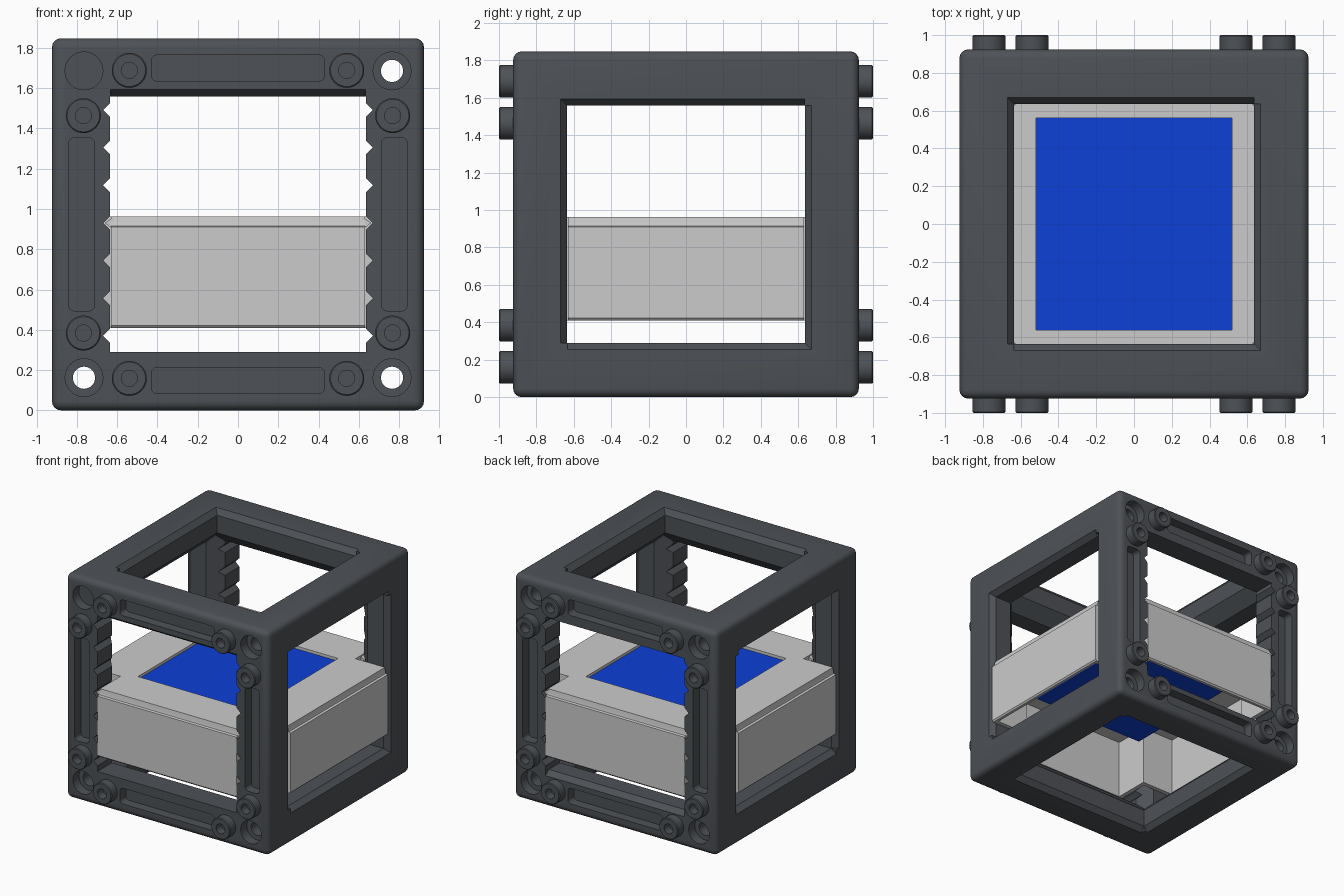
import bpy, bmesh, math

if "Cube" in bpy.data.objects:
    bpy.data.objects.remove(bpy.data.objects["Cube"])

C, W = 0.924, 0.635          # cube half size (and centre height), window half size


def material(name, rgb):
    m = bpy.data.materials.new(name)
    m.diffuse_color = (*rgb, 1)
    m.use_nodes = True
    m.node_tree.nodes["Principled BSDF"].inputs["Base Color"].default_value = m.diffuse_color
    return m


DARK = material("dark_grey", (0.075, 0.083, 0.094))
BLUE = material("lens_blue", (0.004, 0.05, 0.68))


def place(axis, u, v, w):
    return {"x": (w, u, v), "y": (u, w, v), "z": (u, v, w)}[axis]


def loft(bm, axis, sections):
    """Closed solid through sections [(w, [(u, v), ...]), ...] along an axis."""
    rings = [[bm.verts.new(place(axis, u, v, w)) for u, v in pts] for w, pts in sections]
    n = len(rings[0])
    faces = [bm.faces.new(rings[0]), bm.faces.new(rings[-1])]
    for a, b in zip(rings, rings[1:]):
        faces += [bm.faces.new((a[i], a[(i + 1) % n], b[(i + 1) % n], b[i])) for i in range(n)]
    bmesh.ops.recalc_face_normals(bm, faces=faces)


def prism(bm, axis, pts, w0, w1):
    loft(bm, axis, [(w0, pts), (w1, pts)])


def rect(u0, u1, v0, v1):
    return [(u0, v0), (u1, v0), (u1, v1), (u0, v1)]


def circle(u, v, r, n=32):
    return [(u + r * math.cos(2 * math.pi * i / n), v + r * math.sin(2 * math.pi * i / n)) for i in range(n)]


def round_rect(u, v, hu, hv, r, n=5):
    pts = []
    for k, (su, sv) in enumerate(((1, 1), (-1, 1), (-1, -1), (1, -1))):
        for i in range(n + 1):
            a = math.pi / 2 * (k + i / n)
            pts.append((u + su * (hu - r) + r * math.cos(a), v + sv * (hv - r) + r * math.sin(a)))
    return pts


def cross(a, b):
    return [(a, -b), (a, -a), (b, -a), (b, a), (a, a), (a, b),
            (-a, b), (-a, a), (-b, a), (-b, -a), (-a, -a), (-a, -b)]


def make(name, bm, mat=None):
    me = bpy.data.meshes.new(name)
    bm.to_mesh(me)
    bm.free()
    ob = bpy.data.objects.new(name, me)
    bpy.context.collection.objects.link(ob)
    if mat:
        me.materials.append(mat)
    return ob


def select(ob):
    bpy.ops.object.select_all(action="DESELECT")
    bpy.context.view_layer.objects.active = ob
    ob.select_set(True)


def apply(ob, mod):
    select(ob)
    bpy.ops.object.modifier_apply(modifier=mod.name)


def cut(ob, build):
    """Subtract the non-overlapping solids that build(bm) makes."""
    bm = bmesh.new()
    build(bm)
    tool = make("cutter", bm)
    tool.hide_render = True
    mod = ob.modifiers.new("cut", "BOOLEAN")
    mod.operation, mod.solver, mod.object = "DIFFERENCE", "EXACT", tool
    apply(ob, mod)
    bpy.data.objects.remove(tool)


def smooth(ob):
    select(ob)
    bpy.ops.object.shade_smooth_by_angle(angle=math.radians(30))


# Cube frame with rounded outer edges
bm = bmesh.new()
prism(bm, "z", rect(-C, C, -C, C), 0, 2 * C)
frame = make("cube_frame", bm, DARK)
bev = frame.modifiers.new("round", "BEVEL")
bev.width, bev.segments = 0.045, 4
apply(frame, bev)

# Windows through all three axes
for axis in "xyz":
    mid, cv = (C, 0) if axis == "z" else (0, C)
    cut(frame, lambda bm: prism(bm, axis, rect(-W, W, cv - W, cv + W), mid - 1.2, mid + 1.2))


# Rhombic dodecahedron cavity: chamfers the inner edge of all twelve bars
def cavity(bm):
    s = 2 * W + 0.1
    for k in (-1, 1):
        for p in ((k * s, 0, 0), (0, k * s, 0), (0, 0, k * s)):
            bm.verts.new((p[0], p[1], p[2] + C))
        for i in (-1, 1):
            for j in (-1, 1):
                bm.verts.new((i * s / 2, j * s / 2, C + k * s / 2))
    bmesh.ops.convex_hull(bm, input=bm.verts)
    bmesh.ops.recalc_face_normals(bm, faces=bm.faces)


cut(frame, cavity)

# Sloped pinwheel edges on the side, top and bottom windows
i, o = W - 0.001, W + 0.037
for axis in "xz":
    mid, cv = (C, 0) if axis == "z" else (0, C)
    for k in (-1, 1):
        def slopes(bm):
            for s in (-1, 1):
                f = s if axis == "x" else 1
                lo, hi = (o, i) if k * f < 0 else (i, o)
                outer = rect(-lo, hi, cv - hi, cv + lo)
                inner = rect(-i, i, cv - i, cv + i)
                loft(bm, axis, [(mid + s * (C + 0.002), outer), (mid + s * (C - 0.045), inner)])
        cut(frame, slopes)


# Sloped lintel on the front window, sloped sill on the back
def lintels(bm):
    for s in (-1, 1):
        h = -s * W
        prism(bm, "x", [(s * (C + 0.002), C + h - s * 0.035), (s * (C - 0.045), C + h),
                        (s * (C - 0.045), C + h * 0.95), (s * (C + 0.002), C + h * 0.95)], -i, i)


# V notches along the front and back posts
def notches(bm):
    for s in (-1, 1):
        for k in range(7):
            z = 0.37 + k * 0.187
            prism(bm, "y", [(s * 0.62, z - 0.05), (s * 0.67, z), (s * 0.62, z + 0.05)], -1.1, 1.1)


# Corner through holes
def holes(bm):
    for sx in (-1, 1):
        for sz in (-1, 1):
            prism(bm, "y", circle(sx * 0.765, C + sz * 0.762, 0.055), -1.1, 1.1)


# Counterbores and long recesses on front and back
def recesses(bm):
    for sy in (-1, 1):
        w0, w1 = sorted((sy * (C - 0.08), sy * 1.1))
        for s in (-1, 1):
            for sz in (-1, 1):
                prism(bm, "y", circle(s * 0.765, C + sz * 0.762, 0.094), w0, w1)
            prism(bm, "y", round_rect(0, C + s * 0.776, 0.43, 0.065, 0.03), w0, w1)
            prism(bm, "y", round_rect(s * 0.777, C, 0.065, 0.43, 0.03), w0, w1)


for build in (lintels, notches, holes, recesses):
    cut(frame, build)
smooth(frame)

# Hollow pegs, two beside each corner, on front and back
peg_profile = [(0.087, -0.03), (0.087, 0.07), (0.081, 0.076), (0.04, 0.076), (0.04, 0.005), (0.001, 0.005)]
for sy, side in ((-1, "front"), (1, "back")):
    for sx in (-1, 1):
        for sz in (-1, 1):
            for px, pz in ((0.54, 0.765), (0.768, 0.54)):
                bm = bmesh.new()
                rings = [[bm.verts.new((sx * px + u, sy * (C + h), C + sz * pz + v))
                          for u, v in circle(0, 0, r)] for r, h in peg_profile]
                for a, b in zip(rings, rings[1:]):
                    for q in range(32):
                        j = (q + 1) % 32
                        bm.faces.new((a[q], a[j], b[j], b[q]))
                bm.faces.new(rings[0])
                bm.faces.new(rings[-1])
                bmesh.ops.recalc_face_normals(bm, faces=bm.faces)
                smooth(make(side + "_peg", bm, DARK))

# Cross-shaped lens holder, open underneath
bm = bmesh.new()
loft(bm, "z", [(0.41, cross(0.63, 0.912)), (0.422, cross(0.632, 0.923)), (0.91, cross(0.632, 0.923)),
               (0.915, cross(0.632, 0.905)), (0.93, cross(0.631, 0.902)), (0.963, cross(0.63, 0.897))])
holder = make("lens_holder", bm)
cut(holder, lambda bm: prism(bm, "z", cross(0.595, 0.89), 0.3, 0.9))
cut(holder, lambda bm: prism(bm, "z", rect(-0.52, 0.52, -0.56, 0.56), 0.6, 1.1))

# Small ridges that lock the holder into the notches
bm = bmesh.new()
for sx in (-1, 1):
    for sy in (-1, 1):
        w0, w1 = sorted((sy * 0.7, sy * 0.9))
        prism(bm, "y", [(sx * 0.615, 0.895), (sx * 0.662, 0.931), (sx * 0.615, 0.962)], w0, w1)
make("lock_ridges", bm)

# Lens block
bm = bmesh.new()
prism(bm, "z", rect(-0.52, 0.52, -0.56, 0.56), 0.735, 0.94)
make("lens", bm, BLUE)
